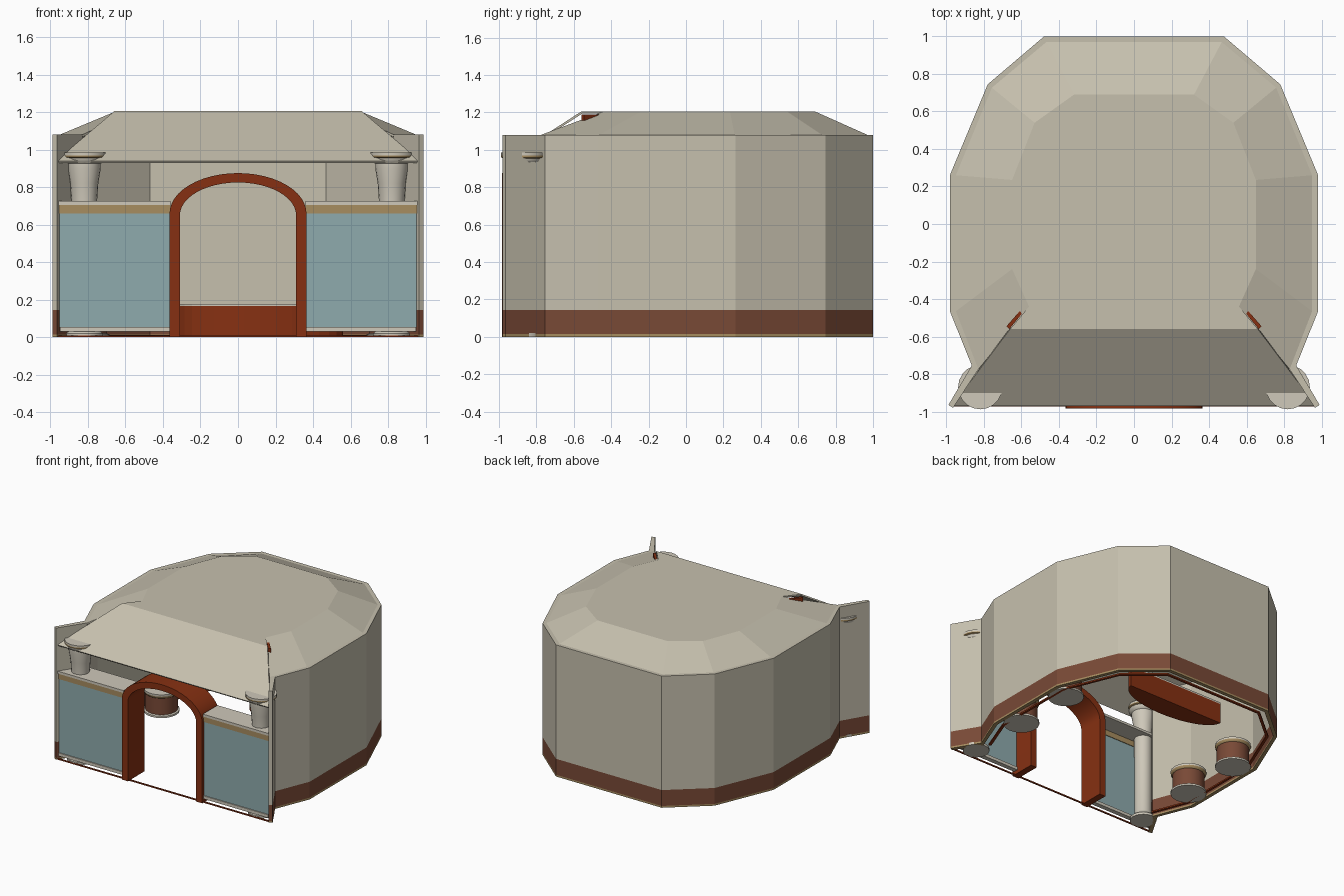
import bpy, bmesh, math

if "Cube" in bpy.data.objects:
    bpy.data.objects.remove(bpy.data.objects["Cube"], do_unlink=True)


def material(name, r, g, b):
    m = bpy.data.materials.new(name)
    m.use_nodes = True
    m.diffuse_color = (r, g, b, 1)
    m.node_tree.nodes["Principled BSDF"].inputs["Base Color"].default_value = (r, g, b, 1)
    return m


PLASTER = material("beige plaster", .565, .527, .423)
CREAM = material("cream trim", .62, .58, .49)
BROWN = material("brown skirting", .19, .067, .037)
RED = material("rust red", .24, .03, .006)
TAN = material("tan wood", .386, .266, .117)
TEAL = material("teal panel", .275, .407, .42)


def finish(name, bm, mats, smooth=False):
    bmesh.ops.recalc_face_normals(bm, faces=bm.faces)
    me = bpy.data.meshes.new(name)
    bm.to_mesh(me)
    bm.free()
    for m in mats:
        me.materials.append(m)
    ob = bpy.data.objects.new(name, me)
    bpy.context.collection.objects.link(ob)
    if smooth:
        bpy.context.view_layer.objects.active = ob
        ob.select_set(True)
        bpy.ops.object.shade_smooth_by_angle(angle=math.radians(40))
        ob.select_set(False)
    return ob


def stack(name, rings, mats, layer_mats, smooth=False):
    """Solid joining equal rings of points; one material per layer."""
    bm = bmesh.new()
    rows = [[bm.verts.new(p) for p in ring] for ring in rings]
    n = len(rows[0])
    for k, (lo, hi) in enumerate(zip(rows, rows[1:])):
        for i in range(n):
            j = (i + 1) % n
            bm.faces.new((lo[i], lo[j], hi[j], hi[i])).material_index = layer_mats[k]
    bm.faces.new(rows[0]).material_index = layer_mats[0]
    bm.faces.new(rows[-1]).material_index = layer_mats[-1]
    return finish(name, bm, mats, smooth)


def prism(name, outline, heights, mats):
    rings = [[(x, y, z) for x, y in outline] for z in heights]
    return stack(name, rings, mats, range(len(mats)))


def box(name, x0, x1, y0, y1, z0, z1, mat):
    return prism(name, [(x0, y0), (x1, y0), (x1, y1), (x0, y1)], (z0, z1), [mat])


def lathe(name, cx, cy, profile, mats, layer_mats, sides=20):
    angles = [2 * math.pi * i / sides for i in range(sides)]
    rings = [[(cx + r * math.cos(a), cy + r * math.sin(a), z) for a in angles]
             for r, z in profile]
    return stack(name, rings, mats, layer_mats, True)


def sheet(name, polys, mat, thick=0.012):
    bm = bmesh.new()
    for poly in polys:
        bm.faces.new([bm.verts.new(p) for p in poly])
    bmesh.ops.remove_doubles(bm, verts=bm.verts, dist=0.0005)
    ob = finish(name, bm, [mat])
    if sum(p.normal.z for p in ob.data.polygons) < 0:
        ob.data.flip_normals()
    mod = ob.modifiers.new("thickness", "SOLIDIFY")
    mod.thickness, mod.offset = thick, -1
    return ob


def both(half):
    """Right half outline, front to back, continued round the left side."""
    return half + [(-x, y) for x, y in reversed(half)]


# Faceted wall with flared front wings
outer = both([(.99, -.965), (.865, -.755), (.98, -.47), (.98, .265), (.78, .745), (.48, 1.0)])
inner = both([(.965, -.98), (.83, -.775), (.95, -.465), (.95, .26), (.758, .727), (.468, .97)])
prism("wall", outer + inner[::-1], (0, .015, .145, 1.08), [TAN, BROWN, PLASTER])

# Thin red floor line inside the wall
line_out = [(x * .965, y * .965) for x, y in inner[1:-1]]
line_in = [(x * .945, y * .945) for x, y in inner[1:-1]]
prism("floor_line", line_out + line_in[::-1], (0, .012), [RED])
box("threshold_line", -.97, .97, -.972, -.962, 0, .01, RED)

# Roof: sloped ring, flat top and front awning
TOP = 1.205
crown = both([(.56, -.44), (.65, -.24), (.65, .235), (.53, .54), (.32, .69)])
eaves = inner[1:-1]
slopes = []
for i in range(len(eaves) - 1):
    a, b, c, d = eaves[i], eaves[i + 1], crown[i + 1], crown[i]
    slopes.append([(*a, 1.08), (*b, 1.08), (*c, TOP), (*d, TOP)])
sheet("roof_slope", slopes, PLASTER)
sheet("roof_top", [[(x, y, TOP) for x, y in [(.66, -.56)] + crown + [(-.66, -.56)]]], PLASTER)
sheet("awning", [[(-.97, -.97, .94), (.97, -.97, .94), (.66, -.56, TOP), (-.66, -.56, TOP)]], PLASTER)

# Arched doorway
def arch_line(half_width, spring, rise, steps=24):
    pts = [(half_width, 0)]
    for i in range(steps + 1):
        a = math.pi * i / steps
        pts.append((half_width * math.cos(a), spring + rise * math.sin(a)))
    return pts + [(-half_width, 0)]


arch = arch_line(.365, .66, .215) + arch_line(.31, .65, .175)[::-1]
stack("door_arch", [[(x, y, z) for x, z in arch] for y in (-.985, -.77)], [RED], [0], True)

# Parts on both sides
for s, side in ((1, "left"), (-1, "right")):
    def bar(part, x0, x1, *rest):
        box(f"{side}_{part}", min(s * x0, s * x1), max(s * x0, s * x1), *rest)

    # Front panel with its trims and sill
    bar("front_panel", .36, .965, -.96, -.94, .055, .66, TEAL)
    bar("panel_band", .36, .97, -.965, -.935, .66, .705, TAN)
    bar("panel_foot", .36, .95, -.968, -.93, .03, .055, CREAM)
    sill = [(.36, -.97), (.968, -.97), (.835, -.78), (.36, -.78)]
    prism(side + "_sill", [(s * x, y) for x, y in sill], (.705, .725), [CREAM])

    # Front column with flared capital
    lathe(side + "_column", s * .82, -.87,
          [(.1, 0), (.1, .02), (.08, .035), (.065, .06), (.068, .72), (.075, .82), (.088, .9),
           (.088, .925), (.105, .94), (.108, .955), (.118, .96), (.118, .97), (.118, .985)],
          [CREAM, TAN], [0] * 9 + [1, 1, 0])

    # Small red brace under the roof corner
    brace = [(.595, -.475), (.61, -.465), (.68, -.545), (.665, -.56)]
    prism(side + "_roof_brace", [(s * x, y) for x, y in brace], (1.155, 1.188), [RED])

    # Stools along the side wall
    for place, x, y in (("front", .82, -.34), ("back", .82, .18)):
        lathe(f"{side}_{place}_stool", s * x, y,
              [(.135, 0), (.135, .015), (.122, .02), (.122, .155), (.13, .16), (.135, .175),
               (.135, .19)], [CREAM, BROWN, TAN], [0, 0, 1, 2, 2, 0])

# Bowed counter near the back wall
bow = [(.12 + .44 * math.cos(a), .63 - .18 * math.sin(a))
       for a in [math.pi * i / 16 for i in range(17)]]
prism("counter", bow, (0, .165, .178), [RED, CREAM])
